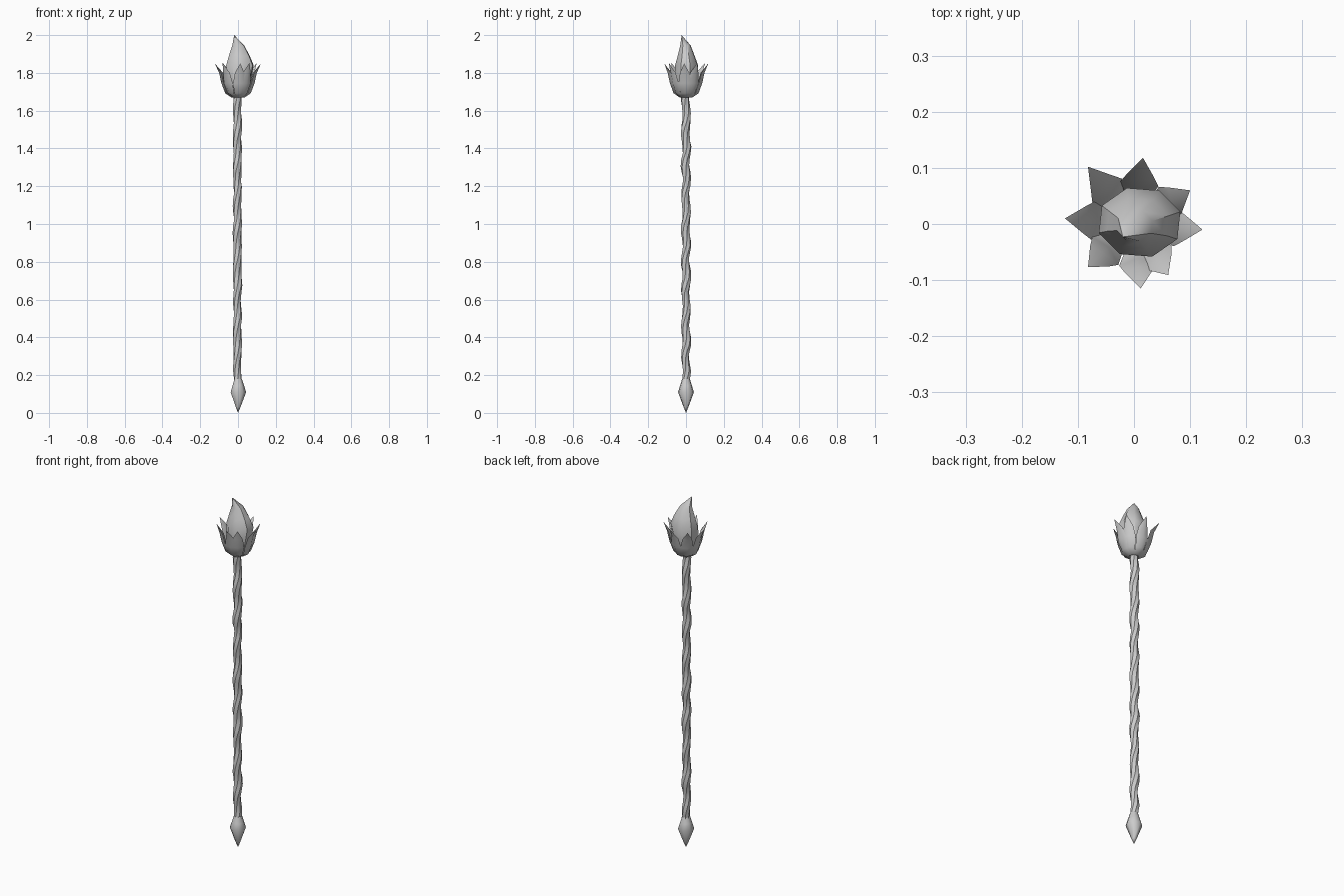
import bpy, bmesh, math, random
from mathutils import Vector

if "Cube" in bpy.data.objects:
    bpy.data.objects.remove(bpy.data.objects["Cube"])

random.seed(4)


def loft(name, rings, tip=None, base=None, angle=50):
    """Skin equal-sized rings; close each end with a point or a flat cap."""
    bm = bmesh.new()
    rows = [[bm.verts.new(p) for p in r] for r in rings]
    n = len(rows[0])
    for a, b in zip(rows, rows[1:]):
        for i in range(n):
            j = (i + 1) % n
            bm.faces.new((a[i], a[j], b[j], b[i]))
    for row, point in ((rows[0], base), (rows[-1], tip)):
        if point is None:
            bm.faces.new(row)
        else:
            v = bm.verts.new(point)
            for i in range(n):
                bm.faces.new((row[i], row[(i + 1) % n], v))
    bmesh.ops.recalc_face_normals(bm, faces=bm.faces)
    mesh = bpy.data.meshes.new(name)
    bm.to_mesh(mesh)
    bm.free()
    ob = bpy.data.objects.new(name, mesh)
    bpy.context.collection.objects.link(ob)
    bpy.context.view_layer.objects.active = ob
    ob.select_set(True)
    bpy.ops.object.shade_smooth_by_angle(angle=math.radians(angle))
    ob.select_set(False)
    return ob


def ring(cx, cy, z, rx, ry, n, turn=0.0):
    return [(cx + rx * math.cos(turn + math.tau * i / n),
             cy + ry * math.sin(turn + math.tau * i / n), z) for i in range(n)]


# Gnarled, slightly wavy shaft
shaft = []
steps = 44
for k in range(steps + 1):
    z = 0.15 + 1.54 * k / steps
    wave = math.tau * z / 0.17
    r = 0.0225 + random.uniform(-0.002, 0.002)
    shaft.append(ring(-0.003 + 0.002 * math.cos(wave), 0.005 * math.sin(wave),
                      z, r, r, 7, 0.25 * k))
loft("shaft", shaft)

# Pointed foot
foot = [ring(0, 0, z, r, r, 7) for z, r in
        ((0.03, 0.013), (0.11, 0.043), (0.145, 0.032), (0.18, 0.021))]
loft("foot_spike", foot, base=(0, 0, 0))

# Faceted, leaning bud
bud = [ring(cx, cy, z, rx, ry, 8, 0.3) for cx, cy, z, rx, ry in
       ((0, 0, 1.675, 0.035, 0.035), (0.003, 0, 1.73, 0.062, 0.06),
        (0.01, 0.003, 1.84, 0.076, 0.064), (0.007, 0.001, 1.89, 0.058, 0.047),
        (0.001, -0.003, 1.945, 0.033, 0.029))]
loft("bud", bud, tip=(-0.02, -0.023, 2.0), angle=40)

# Petals around the bud: tip positions x, y
tips = [(0.122, -0.01), (0.10, 0.06), (0.016, 0.118), (-0.082, 0.102),
        (-0.123, 0.01), (-0.082, -0.077), (0.012, -0.115), (0.061, -0.091)]
# Petal profile: outer radius, height, half width, thickness
profile = [(0.034, 1.67, 0.013, 0.016), (0.067, 1.692, 0.024, 0.022),
           (0.087, 1.745, 0.034, 0.024), (0.099, 1.80, 0.025, 0.021)]
for k, (tx, ty) in enumerate(tips):
    out = Vector((tx, ty, 0)).normalized()
    side = Vector((-out.y, out.x, 0))
    scale = 0.55 + 0.45 * math.hypot(tx, ty) / 0.12
    rows = []
    for r, z, w, t in profile:
        c = out * (r * scale) + Vector((0, 0, z))
        rows.append([c, c - out * t * 0.6 + side * w, c - out * t,
                     c - out * t * 0.6 - side * w])
    loft(f"petal_{k + 1}", rows, tip=(tx, ty, 1.85 + 0.004 * (k % 2)), angle=60)
